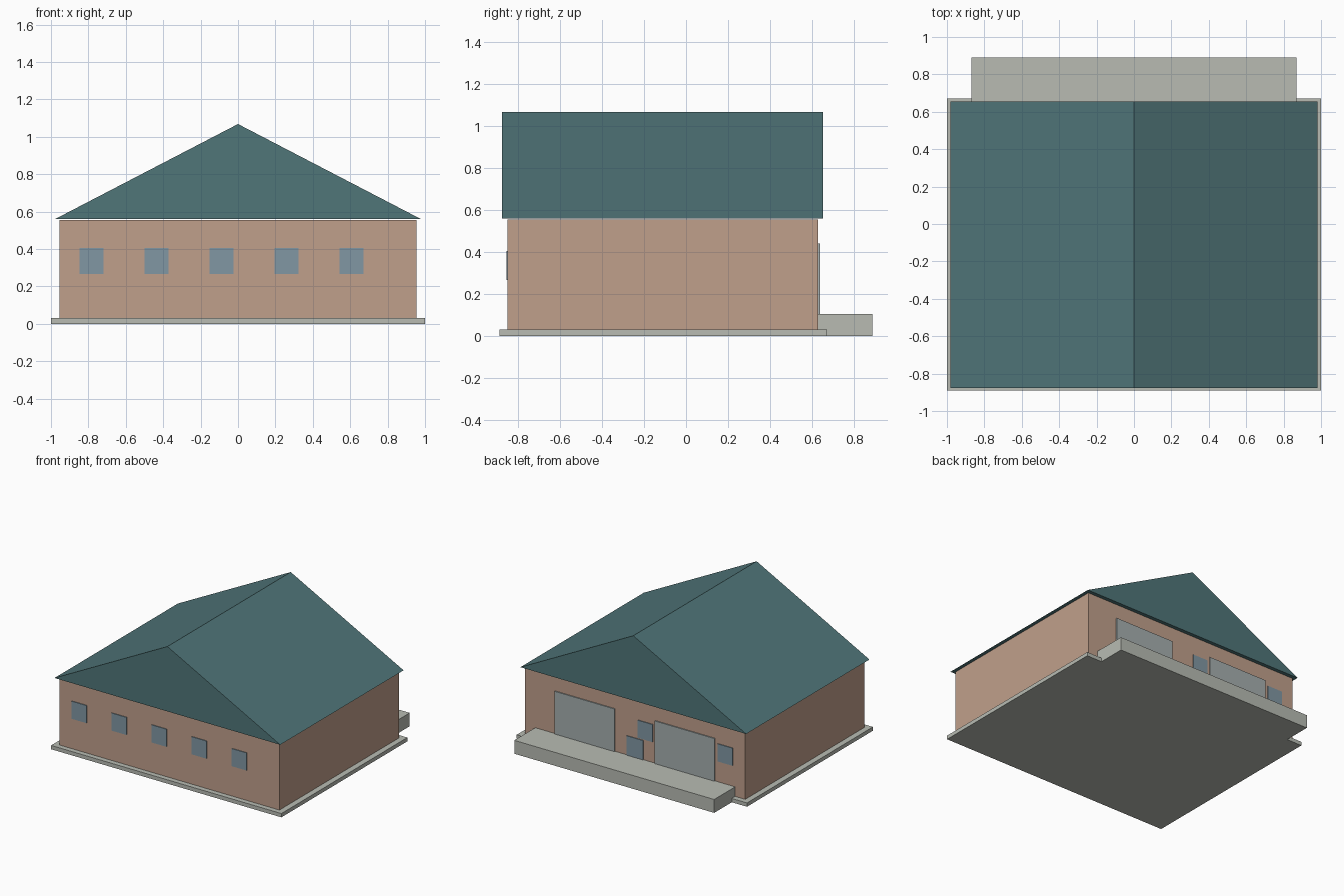
import bpy, bmesh

if "Cube" in bpy.data.objects:
    bpy.data.objects.remove(bpy.data.objects["Cube"])


def material(name, rgb):
    m = bpy.data.materials.new(name)
    m.diffuse_color = (*rgb, 1)
    m.use_nodes = True
    m.node_tree.nodes["Principled BSDF"].inputs["Base Color"].default_value = m.diffuse_color
    return m


ROOF = material("teal_roof", (0.08, 0.18, 0.19))
WALL = material("tan_wall", (0.53, 0.35, 0.26))
CONCRETE = material("concrete", (0.48, 0.50, 0.45))
GLASS = material("glass", (0.22, 0.31, 0.37))
DOOR = material("door_grey", (0.38, 0.43, 0.43))


def extrude_profile(name, profile, y0, y1, mat):
    """Extrude an x-z profile along y into a closed solid."""
    bm = bmesh.new()
    face = bm.faces.new([bm.verts.new((x, y0, z)) for x, z in profile])
    ext = bmesh.ops.extrude_face_region(bm, geom=[face])
    verts = [g for g in ext["geom"] if isinstance(g, bmesh.types.BMVert)]
    bmesh.ops.translate(bm, verts=verts, vec=(0, y1 - y0, 0))
    bmesh.ops.recalc_face_normals(bm, faces=bm.faces)
    mesh = bpy.data.meshes.new(name)
    bm.to_mesh(mesh)
    bm.free()
    mesh.materials.append(mat)
    obj = bpy.data.objects.new(name, mesh)
    bpy.context.collection.objects.link(obj)
    return obj


def box(name, x0, x1, y0, y1, z0, z1, mat):
    return extrude_profile(name, [(x0, z0), (x1, z0), (x1, z1), (x0, z1)], y0, y1, mat)


# Base, walls and rear loading platform
box("foundation_slab", -1, 1, -0.89, 0.672, 0, 0.03, CONCRETE)
box("walls", -0.955, 0.955, -0.85, 0.63, 0.03, 0.555, WALL)
box("loading_platform", -0.868, 0.868, 0.63, 0.89, 0, 0.105, CONCRETE)

# Gabled roof with a small overhang
extrude_profile("roof", [(-0.98, 0.559), (0.98, 0.559), (0, 1.068)], -0.876, 0.654, ROOF)

# Front windows
for i in range(5):
    x = -0.783 + i * 0.3475
    box(f"front_window_{i + 1}", x - 0.065, x + 0.065, -0.856, -0.845, 0.267, 0.405, GLASS)

# Rear windows, beside and between the doors
for i, x in enumerate((-0.783, -0.088)):
    box(f"rear_window_{i + 1}", x - 0.065, x + 0.065, 0.625, 0.636, 0.267, 0.405, GLASS)

# Rear doors: two wide loading doors and a low hatch between them
for side, x in (("left", -0.435), ("right", 0.435)):
    box(f"loading_door_{side}", x - 0.26, x + 0.26, 0.625, 0.638, 0.105, 0.44, DOOR)
box("rear_hatch", -0.07, 0.07, 0.625, 0.636, 0.105, 0.257, GLASS)
